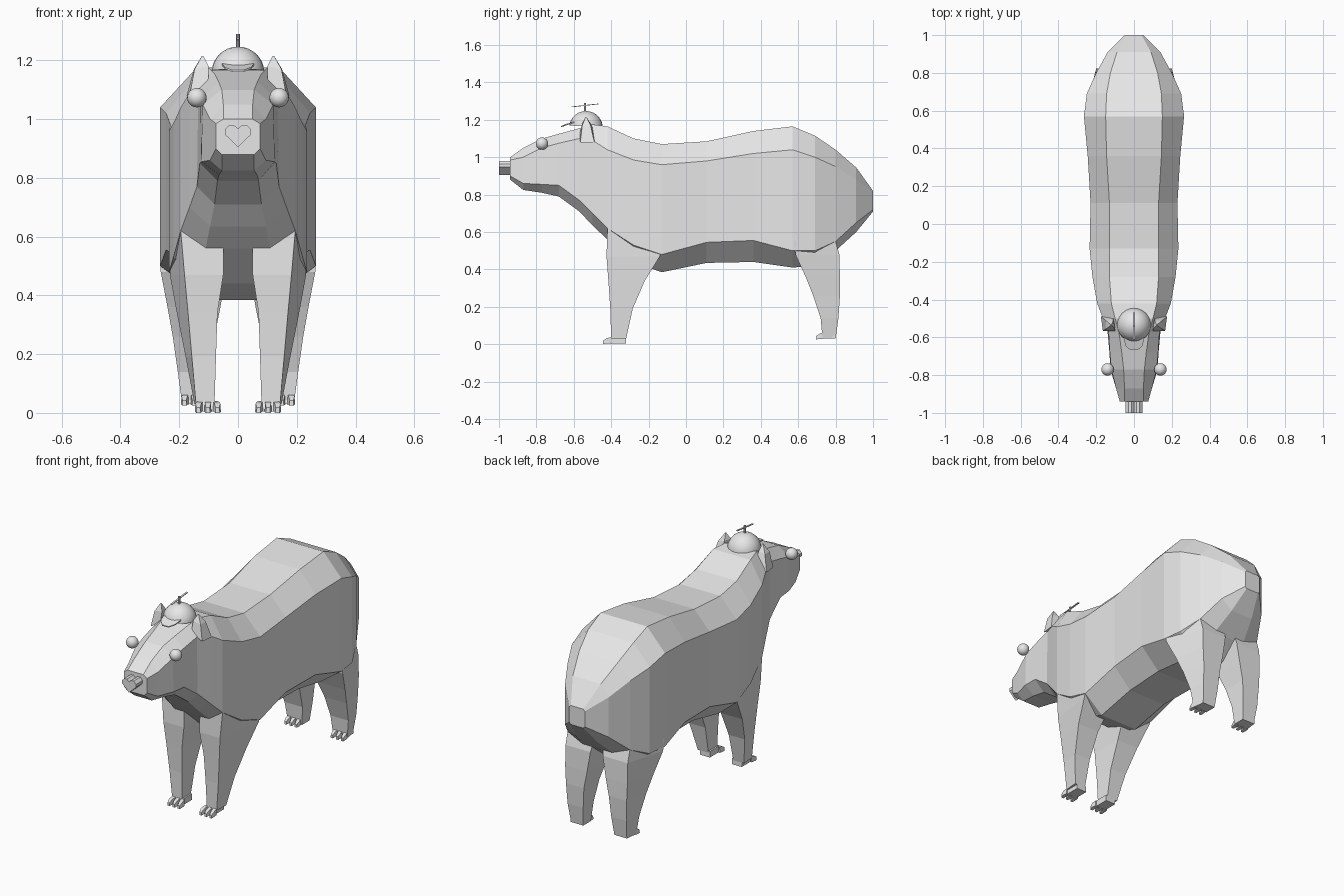
import bpy
import bmesh
from math import radians
from mathutils import Matrix, Vector

default_cube = bpy.data.objects.get("Cube")
if default_cube:
    bpy.data.objects.remove(default_cube, do_unlink=True)

# One plain material for the whole figure
grey = bpy.data.materials.new("plain grey")
grey.use_nodes = True
grey.diffuse_color = (0.8, 0.8, 0.8, 1)
grey.node_tree.nodes["Principled BSDF"].inputs["Base Color"].default_value = grey.diffuse_color


def finish(name, bm, smooth=False):
    """Turn a bmesh into a named, coloured object."""
    bmesh.ops.recalc_face_normals(bm, faces=bm.faces)
    for face in bm.faces:
        face.smooth = smooth
    mesh = bpy.data.meshes.new(name)
    bm.to_mesh(mesh)
    bm.free()
    mesh.materials.append(grey)
    obj = bpy.data.objects.new(name, mesh)
    bpy.context.collection.objects.link(obj)
    return obj


def add_loft(bm, rings):
    """Join closed rings of points with quads and cap both ends."""
    loops = [[bm.verts.new(point) for point in ring] for ring in rings]
    for first, second in zip(loops, loops[1:]):
        count = len(first)
        for i in range(count):
            j = (i + 1) % count
            bm.faces.new((first[i], first[j], second[j], second[i]))
    bm.faces.new(loops[0])
    bm.faces.new(loops[-1])


def loft(name, rings):
    bm = bmesh.new()
    add_loft(bm, rings)
    return finish(name, bm)


def rectangle(x_in, x_out, y_front, y_back, z):
    return [(x_in, y_front, z), (x_out, y_front, z), (x_out, y_back, z), (x_in, y_back, z)]


# Body and head: eight-sided sections from muzzle to rump
# y, then half width and height of back edge, shoulder, flank and belly edge
body_sections = [
    (-.94, .05, 1.0, .075, .985, .075, .9, .055, .88),
    (-.87, .05, 1.05, .095, 1.0, .095, .86, .055, .825),
    (-.77, .055, 1.1, .12, 1.05, .125, .855, .065, .81),
    (-.68, .065, 1.125, .128, 1.075, .13, .85, .07, .79),
    (-.57, .08, 1.155, .135, 1.1, .14, .77, .08, .71),
    (-.5, .1, 1.175, .165, 1.09, .165, .7, .095, .635),
    (-.42, .12, 1.165, .195, 1.04, .195, .62, .11, .56),
    (-.28, .13, 1.1, .22, .985, .22, .53, .11, .44),
    (-.13, .13, 1.07, .235, .96, .235, .48, .12, .385),
    (.11, .13, 1.085, .23, .98, .23, .545, .12, .435),
    (.36, .145, 1.14, .245, 1.02, .245, .555, .13, .44),
    (.57, .15, 1.165, .265, 1.04, .265, .5, .14, .41),
    (.69, .145, 1.115, .25, 1.0, .25, .5, .12, .42),
    (.8, .125, 1.04, .2, .95, .2, .55, .1, .5),
    (.91, .09, .945, .14, .88, .14, .65, .07, .6),
    (1.0, .04, .82, .05, .81, .05, .72, .04, .71),
]
body_rings = []
for y, *values in body_sections:
    half = [(x, y, z) for x, z in zip(values[::2], values[1::2])]
    body_rings.append(half + [(-x, y, z) for x, y, z in reversed(half)])
loft("body_and_head", body_rings)

# Leg sections: height, front y, back y, inner x, outer front x, outer back x
leg_sections = {
    "front": [
        (.62, -.42, -.13, .05, .195, .235),
        (.47, -.425, -.14, .05, .182, .232),
        (.34, -.415, -.22, .07, .17, .208),
        (.19, -.405, -.285, .075, .157, .178),
        (.03, -.4, -.32, .08, .143, .148),
    ],
    "hind": [
        (.55, .58, .8, .03, .265, .2),
        (.48, .585, .82, .04, .263, .2),
        (.36, .64, .823, .06, .24, .2),
        (.26, .68, .823, .08, .222, .195),
        (.14, .72, .815, .09, .205, .19),
        (.03, .73, .8, .1, .19, .178),
    ],
}
# Paws: inner x, outer x, tip y, toe root y, heel y, sole height
paw_sizes = {
    "front": (.06, .145, -.445, -.4, -.32, 0),
    "hind": (.105, .193, .695, .735, .8, .025),
}


def make_paw(name, side, size):
    """Low pad with three tapered toes."""
    x_in, x_out, tip, root, heel, sole = size
    bm = bmesh.new()
    inset = (x_out - x_in) / 8
    add_loft(bm, [
        rectangle(side * (x_in + inset), side * (x_out - inset), root - .01, heel, sole + .005),
        rectangle(side * (x_in + inset), side * (x_out - inset), root, heel, sole + .04),
    ])
    for step in range(3):
        centre = side * (x_in + (x_out - x_in) * (step + .5) / 3)
        drift = side * (step - 1) * .004
        back = [(centre - .012, root, sole + .004), (centre + .012, root, sole + .004),
                (centre + .01, root, sole + .038), (centre - .01, root, sole + .038)]
        knuckle = [(x + drift, tip + .02, min(z, sole + .032)) for x, y, z in back]
        claw = [(centre + drift + (x - centre) * .6, tip, sole + (.018 if z > sole + .02 else 0))
                for x, y, z in back]
        add_loft(bm, [back, knuckle, claw])
    finish(name, bm)


for side_name, side in (("left", 1), ("right", -1)):
    for place, sections in leg_sections.items():
        rings = [[(side * inner, front, z), (side * outer_front, front, z),
                  (side * outer_back, back, z), (side * inner, back, z)]
                 for z, front, back, inner, outer_front, outer_back in sections]
        loft(f"{place}_leg_{side_name}", rings)
        make_paw(f"{place}_paw_{side_name}", side, paw_sizes[place])

    # Bulging round eyes
    bm = bmesh.new()
    bmesh.ops.create_uvsphere(bm, u_segments=20, v_segments=12, radius=.033,
                              matrix=Matrix.Translation((side * .14, -.77, 1.073)))
    finish(f"eye_{side_name}", bm, smooth=True)

    # Pointed ears
    base = [(.1, -.57, 1.12), (.165, -.565, 1.08), (.175, -.49, 1.08), (.11, -.49, 1.14)]
    middle = [(.1, -.555, 1.18), (.148, -.555, 1.17), (.15, -.51, 1.17), (.11, -.51, 1.18)]
    point = Vector((.12, -.535, 1.22))
    tip = [point + (Vector(p) - point) * .12 for p in middle]
    loft(f"ear_{side_name}", [[(side * x, y, z) for x, y, z in ring]
                              for ring in (base, middle, tip)])

# Heart-shaped nose pushed out of the muzzle
heart_half = [(0, .905), (.045, .948), (.045, .965), (.03, .98), (.014, .98), (0, .967)]
heart = heart_half + [(-x, z) for x, z in heart_half[-2:0:-1]]
loft("heart_nose", [[(x, y, z) for x, z in heart] for y in (-1, -.93)])

# Domed cap
cap_tilt = Matrix.Translation((0, -.535, 1.157)) @ Matrix.Rotation(radians(-3), 4, "X")
bm = bmesh.new()
bmesh.ops.create_uvsphere(bm, u_segments=24, v_segments=16, radius=.09)
bmesh.ops.bisect_plane(bm, geom=bm.verts[:] + bm.edges[:] + bm.faces[:],
                       plane_co=(0, 0, .008), plane_no=(0, 0, 1), clear_inner=True)
bmesh.ops.holes_fill(bm, edges=[e for e in bm.edges if e.is_boundary])
bm.transform(cap_tilt)
dome = finish("cap_dome", bm, smooth=True)
for face in dome.data.polygons:
    face.use_smooth = len(face.vertices) < 5

# Cap brim, sloping down over the forehead
brim = [(-.055, -.6, 1.19), (-.045, -.645, 1.177), (-.02, -.667, 1.167),
        (.02, -.667, 1.167), (.045, -.645, 1.177), (.055, -.6, 1.19)]
loft("cap_brim", [[(x, y, z + rise) for x, y, z in brim] for rise in (-.006, 0)])

# Propeller stalk and two thin blades
bm = bmesh.new()
bmesh.ops.create_cone(bm, cap_ends=True, segments=8, radius1=.006, radius2=.006, depth=.05,
                      matrix=Matrix.Translation((0, -.54, 1.264)))
finish("propeller_stalk", bm)
for blade_name, turn in (("front", -1), ("back", 1)):
    bm = bmesh.new()
    bmesh.ops.create_cube(bm, size=1)
    bm.transform(Matrix.Translation((0, -.54 + turn * .036, 1.277 + turn * .004))
                 @ Matrix.Rotation(radians(6), 4, "X")
                 @ Matrix.Diagonal((.01, .072, .004, 1)))
    finish(f"propeller_blade_{blade_name}", bm)
